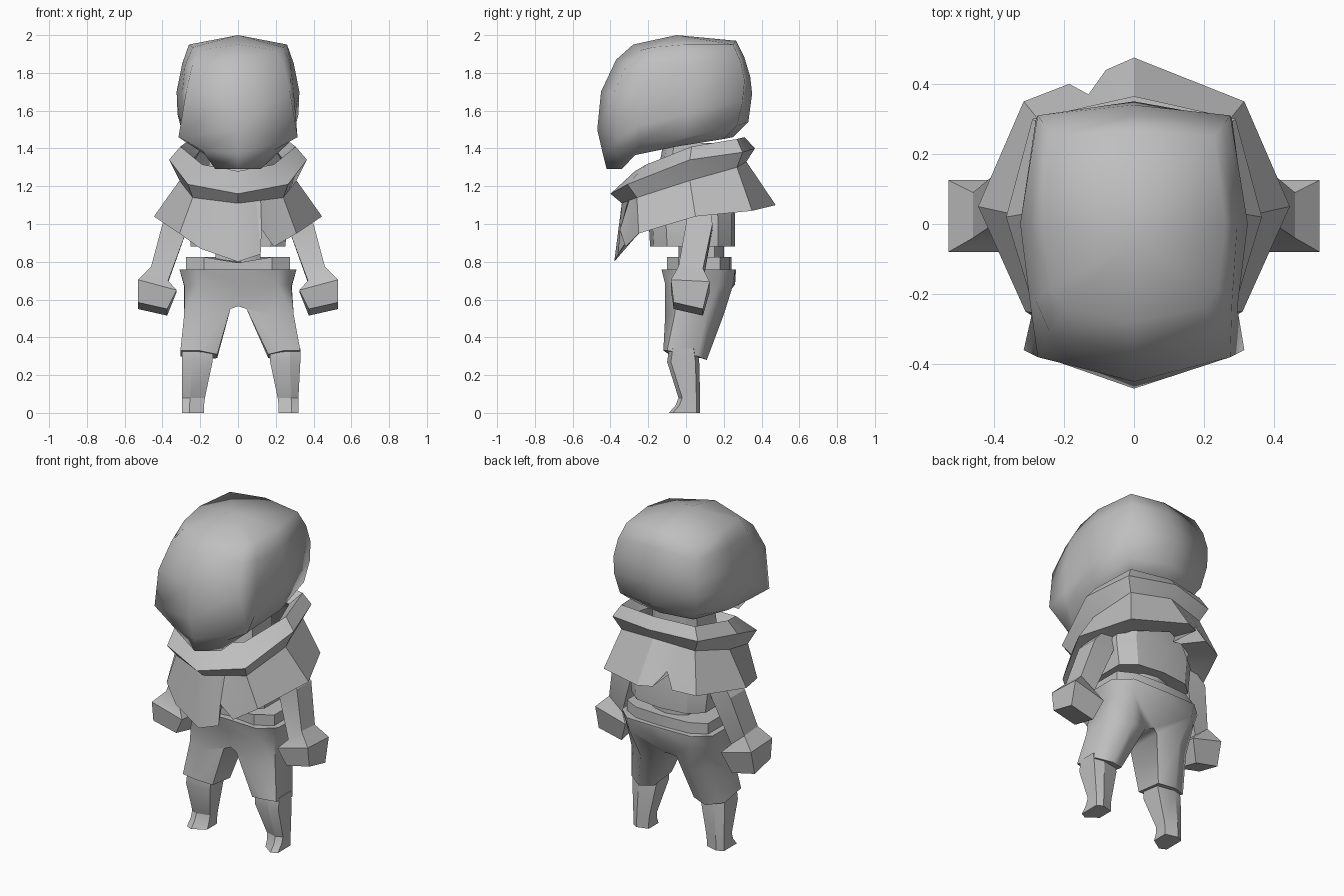
import bpy, bmesh, math
from mathutils import Vector

if "Cube" in bpy.data.objects:
    bpy.data.objects.remove(bpy.data.objects["Cube"])

grey = bpy.data.materials.new("plain_grey")
grey.diffuse_color = (0.52, 0.52, 0.52, 1)
grey.use_nodes = True
grey.node_tree.nodes["Principled BSDF"].inputs["Base Color"].default_value = grey.diffuse_color


def make(name, bm, angle=30, mirror=False):
    """Turn a bmesh into a shaded object, optionally mirrored over x."""
    if mirror:
        geo = bmesh.ops.duplicate(bm, geom=bm.verts[:] + bm.edges[:] + bm.faces[:])["geom"]
        verts = [g for g in geo if isinstance(g, bmesh.types.BMVert)]
        bmesh.ops.scale(bm, vec=(-1, 1, 1), verts=verts)
    bmesh.ops.recalc_face_normals(bm, faces=bm.faces[:])
    me = bpy.data.meshes.new(name)
    bm.to_mesh(me)
    bm.free()
    me.materials.append(grey)
    me.shade_smooth()
    me.set_sharp_from_angle(angle=math.radians(angle))
    ob = bpy.data.objects.new(name, me)
    bpy.context.collection.objects.link(ob)
    return ob


def full(half):
    """Close a half ring (front centre to back centre) over x = 0."""
    return half + [(-x, y, z) for x, y, z in half[-2:0:-1]]


def loft(rings, caps=True, closed=False):
    bm = bmesh.new()
    vs = [[bm.verts.new(p) for p in r] for r in rings]
    pairs = list(zip(vs, vs[1:])) + ([(vs[-1], vs[0])] if closed else [])
    for a, b in pairs:
        n = len(a)
        for i in range(n):
            j = (i + 1) % n
            bm.faces.new((a[i], a[j], b[j], b[i]))
    if caps and not closed:
        for ring in (vs[0], vs[-1]):
            bm.faces.new(ring)
    return bm


def oct_ring(rx, y0, y1, z):
    """Ten-sided ring between depths y0 and y1."""
    m, d = (y0 + y1) / 2, (y1 - y0) * 0.3
    return full([(0, y0, z), (rx * .68, y0 + .02, z), (rx, m - d, z),
                 (rx, m + d, z), (rx * .68, y1 - .02, z), (0, y1, z)])


# Head: stacked rings with cheek corners, a stepped underside and a peaked crown
head = [
    [(0, -.42, 1.29), (.12, -.34, 1.29), (.17, -.27, 1.365), (.2, -.05, 1.41), (.19, .2, 1.45), (0, .25, 1.46)],
    [(0, -.44, 1.37), (.19, -.38, 1.39), (.27, -.25, 1.43), (.29, .0, 1.46), (.26, .27, 1.52), (0, .33, 1.54)],
    [(0, -.47, 1.5), (.315, -.36, 1.46), (.29, -.25, 1.52), (.32, .0, 1.58), (.28, .3, 1.65), (0, .35, 1.69)],
    [(0, -.45, 1.7), (.275, -.38, 1.7), (.295, -.24, 1.7), (.325, .0, 1.7), (.275, .31, 1.76), (0, .34, 1.78)],
    [(0, -.37, 1.87), (.24, -.31, 1.85), (.28, -.22, 1.84), (.295, .0, 1.85), (.26, .29, 1.86), (0, .31, 1.88)],
    [(0, -.28, 1.95), (.2, -.24, 1.92), (.24, -.18, 1.935), (.26, .0, 1.95), (.23, .25, 1.95), (0, .265, 1.97)],
]
bm = loft([full(r) for r in head], caps=False)
bm.verts.ensure_lookup_table()
v = bm.verts[:]
for strip in ((0, 1, 9), (1, 2, 8, 9), (2, 3, 7, 8), (3, 4, 6, 7), (4, 5, 6)):
    bm.faces.new([v[i] for i in strip])
peak = bm.verts.new((0, -.05, 2))
for i in range(10):
    bm.faces.new((v[50 + i], v[50 + (i + 1) % 10], peak))
make("head", bm, 80)

# Neck
make("neck", loft([oct_ring(.16, -.17, .17, 1.15), oct_ring(.15, -.12, .17, 1.43)]))

# Collar: thick tilted band, sloping back at the throat
lower = full([(0, -.34, 1.11), (.24, -.26, 1.14), (.31, .02, 1.23), (.25, .27, 1.3), (0, .32, 1.33)])
collar = [
    lower,
    full([(0, -.4, 1.16), (.265, -.31, 1.21), (.365, .02, 1.34), (.29, .3, 1.38), (0, .365, 1.4)]),
    full([(0, -.27, 1.28), (.19, -.21, 1.315), (.305, .03, 1.41), (.25, .27, 1.45), (0, .31, 1.46)]),
    full([(0, -.2, 1.23), (.15, -.17, 1.26), (.24, .03, 1.34), (.2, .21, 1.39), (0, .25, 1.41)]),
]
make("collar", loft(collar, closed=True))

# Cape: from the collar to a hem notched in front and behind, with an underside turned in to the body
hem = [(0, -.38, .8), (.12, -.36, .84), (.125, -.35, .97), (.19, -.32, .88), (.31, -.25, .95),
       (.445, .05, 1.04), (.315, .35, 1.07), (0, .475, 1.1), (-.08, .44, 1.1), (-.13, .37, 1.18),
       (-.185, .4, 1.09), (-.315, .35, 1.07), (-.445, .05, 1.04), (-.31, -.25, .95), (-.2, -.32, .87)]
steps = [0, .4, .5, .7, 1, 2, 3, 4, 4.3, 4.45, 4.65, 5, 6, 7, 7.35]
top = []
for s in steps:
    i = int(s)
    top.append(Vector(lower[i]).lerp(Vector(lower[(i + 1) % 8]), s - i))
inner = [(x * .65, y * .65, min(max(z + .02, 1.03), 1.12)) for x, y, z in hem]
make("cape", loft([top, hem, inner], caps=False), 28)

# Torso, waist and belt
make("torso", loft([oct_ring(.25, -.19, .26, .88), oct_ring(.27, -.2, .26, 1.05),
                    oct_ring(.2, -.18, .22, 1.24)]))
make("waist", loft([oct_ring(.12, -.04, .2, .74), oct_ring(.12, -.04, .2, .9)]))
belt = [full([(0, -.08, z - .03), (.18, -.1, z), (.275, -.04, z), (.275, .18, z),
              (.18, .23, z), (0, .24, z)]) for z in (.74, .825)]
make("belt", loft(belt))

# Trousers: hip block, then two legs grown from each half of its lower rim
bm = bmesh.new()
hips = [
    full([(0, -.12, .76), (.22, -.13, .76), (.31, -.05, .76), (.31, .18, .76), (.22, .26, .76), (0, .265, .76)]),
    full([(0, -.1, .68), (.21, -.11, .68), (.283, -.05, .67), (.285, .17, .67), (.21, .25, .68), (0, .26, .68)]),
]
vs = [[bm.verts.new(p) for p in r] for r in hips]
for i in range(10):
    j = (i + 1) % 10
    bm.faces.new((vs[0][i], vs[0][j], vs[1][j], vs[1][i]))
bm.faces.new(vs[0])
crotch = [bm.verts.new((0, y, .565)) for y in (-.07, .17)]
low = vs[1]
# The left leg stands a little closer to the middle than the right one
for side, idx, xa, xb in ((1, range(0, 6), (.045, .295), (.16, .33)),
                          (-1, (0, 9, 8, 7, 6, 5), (.04, .285), (.11, .305))):
    rim = [crotch[0]] + [low[i] for i in idx][1:5] + [crotch[1]]
    bm.faces.new((low[0], rim[1], crotch[0]))
    bm.faces.new((low[5], rim[4], crotch[1]))
    rings = [rim]
    for (x0, x1), depth, height in (
            (xa, (-.08, -.11, -.06, .11, .2, .15), (.55, .52, .52, .52, .52, .55)),
            (xb, (-.09, -.12, -.1, .06, .11, .08), (.31, .33, .33, .3, .28, .29))):
        xs = [x0, (x0 + x1) / 2, x1, x1, (x0 + x1) / 2, x0]
        rings.append([bm.verts.new((side * x, y, z)) for x, y, z in zip(xs, depth, height)])
    for a, b in zip(rings, rings[1:]):
        for i in range(6):
            j = (i + 1) % 6
            bm.faces.new((a[i], a[j], b[j], b[i]))
    bm.faces.new(rings[-1])
make("trousers", bm, 60)

# Lower legs, ending in small toes pointed on the outer side
for name, side, spans in (("right_lower_leg", 1, ((.17, .33), (.17, .33), (.21, .32), (.215, .32), (.215, .32))),
                          ("left_lower_leg", -1, ((.13, .295), (.135, .297), (.175, .297), (.18, .297), (.18, .297)))):
    rings = []
    for (x0, x1), (y0, y1, z, cut) in zip(spans, ((-.09, .06, .34, .02), (-.1, .07, .27, .02), (-.04, .075, .08, .02),
                                                  (-.055, .075, .04, .03), (-.09, .075, 0, .05))):
        m = x0 + (x1 - x0) * .65
        ring = [(x0, y0 + cut, z), (m, y0, z), (x1, y0 + .02, z), (x1, y1 - .02, z), (m, y1, z), (x0, y1 - .02, z)]
        rings.append([(side * x, y, h) for x, y, h in ring])
    make(name, loft(rings))

# Arms with block hands: inner x, outer x, inner z, outer z, front y, back y, front lift
arm = []
for x0, x1, z0, z1, y0, y1, lift in ((.2, .28, 1.1, 1.14, .01, .12, 0), (.27, .4, .97, 1.0, 0, .14, 0),
                                     (.37, .46, .69, .765, -.04, .09, .01), (.325, .53, .64, .695, -.08, .125, .01),
                                     (.375, .53, .515, .55, -.065, .09, .035)):
    arm.append([(x0, y0, z0 + lift), (x1, y0, z1 + lift), (x1, y1, z1), (x0, y1, z0)])
make("arms", loft(arm), 25, mirror=True)
